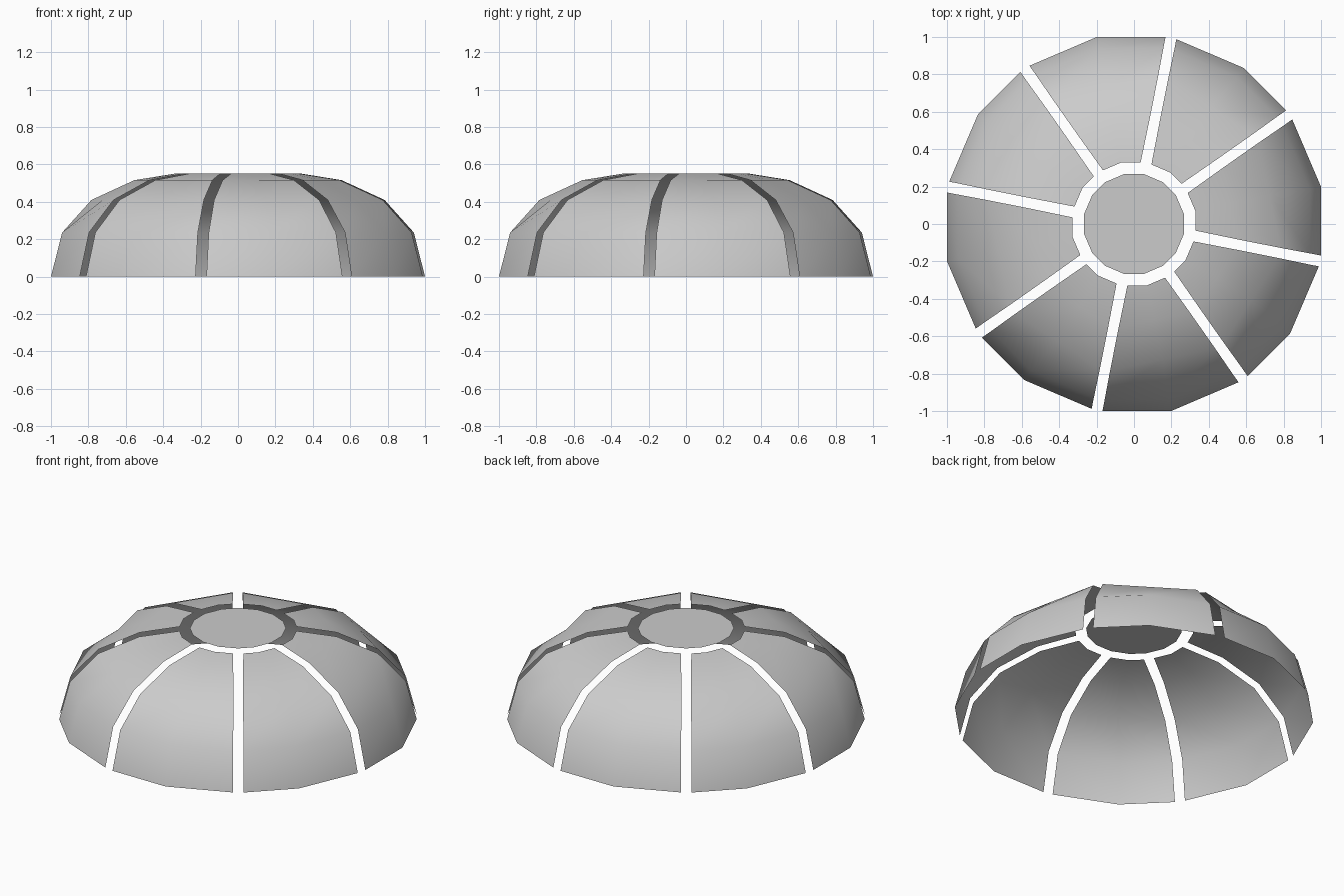
import bpy, bmesh
from math import cos, sin, pi, radians
from mathutils import Vector

if "Cube" in bpy.data.objects:
    bpy.data.objects.remove(bpy.data.objects["Cube"])

# Rim corner angles, repeated every quarter turn (gap, middle, gap, middle)
QUARTER = (-11.25, 11.25, 35.1, 54.9)
ANGLES = [radians(90 * q + a) for q in range(4) for a in QUARTER]
HALF_GAP = 0.03

# (distance to flat side, height, straight across) from rim to crown
PROFILE = [(1.0, 0.0, False), (0.94, 0.236, False), (0.79, 0.41, True),
           (0.56, 0.516, True), (0.33, 0.552, False)]
CAP_R, CAP_Z = 0.267, 0.556


def corner(flat, z, i):
    r, a = flat / cos(pi / 16), ANGLES[i % 16]
    return Vector((r * cos(a), r * sin(a), z))


def make_object(name, bm, smooth):
    mesh = bpy.data.meshes.new(name)
    for f in bm.faces:
        f.smooth = smooth
    bm.to_mesh(mesh)
    bm.free()
    obj = bpy.data.objects.new(name, mesh)
    bpy.context.collection.objects.link(obj)


# Eight curved panels, each two facets wide, with even gaps between them
for i in range(8):
    bm = bmesh.new()
    rows = []
    for flat, z, straight in PROFILE:
        left, mid, right = (corner(flat, z, 2 * i + k) for k in range(3))
        if straight:
            mid = (left + right) / 2
        left += (mid - left).normalized() * HALF_GAP
        right += (mid - right).normalized() * HALF_GAP
        rows.append([bm.verts.new(p) for p in (left, mid, right)])
    for lo, hi in zip(rows, rows[1:]):
        for k in range(2):
            bm.faces.new((lo[k], lo[k + 1], hi[k + 1], hi[k]))
    make_object(f"dome_panel_{i + 1}", bm, True)

# Flat crown disc
bm = bmesh.new()
bm.faces.new([bm.verts.new(corner(CAP_R, CAP_Z, k)) for k in range(16)])
make_object("crown_disc", bm, False)
